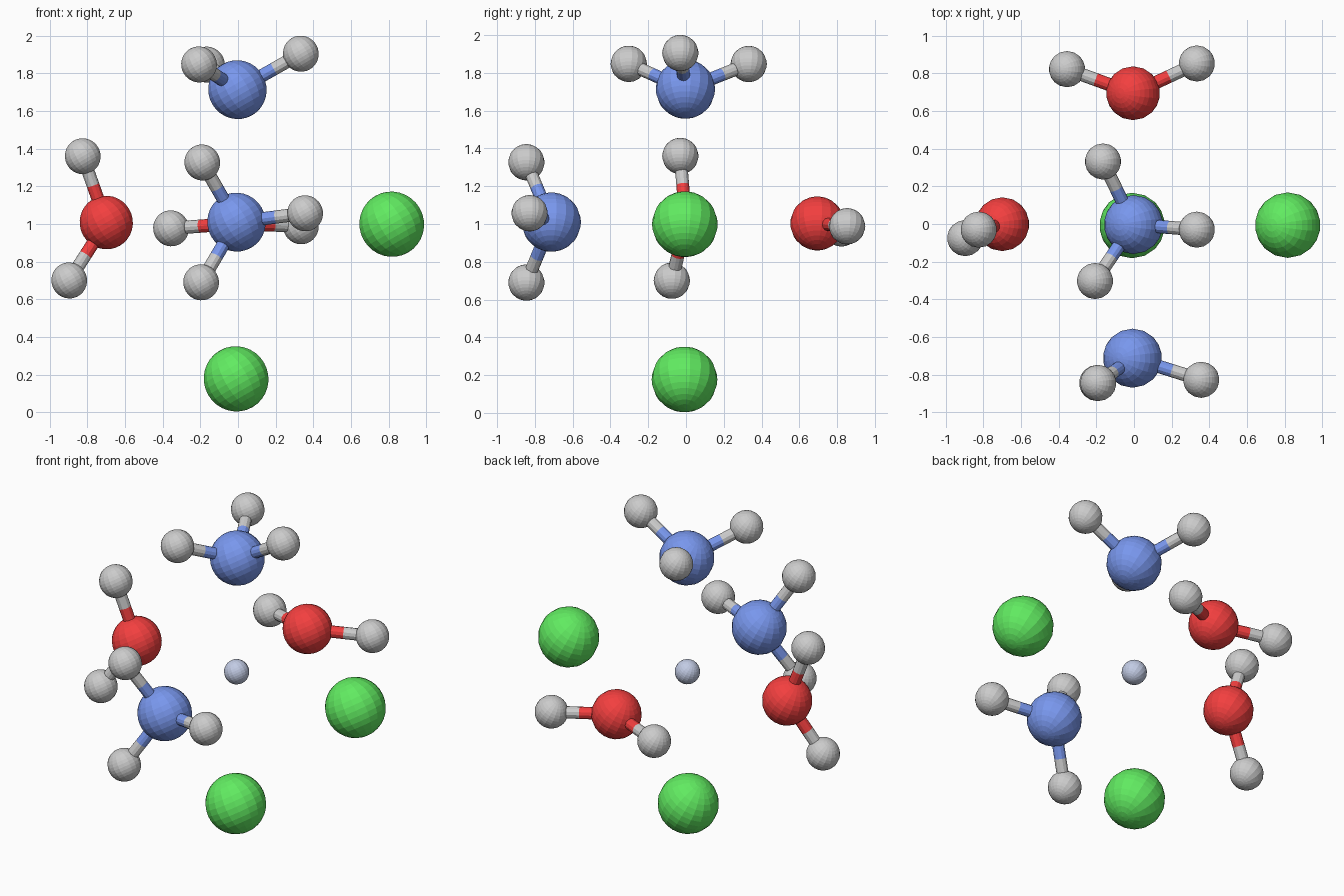
import bpy, math
from mathutils import Vector, Matrix

if "Cube" in bpy.data.objects:
    bpy.data.objects.remove(bpy.data.objects["Cube"])

TILT = Matrix.Rotation(math.radians(-30), 4, 'Y')

def material(name, rgb):
    m = bpy.data.materials.new(name)
    m.diffuse_color = (*rgb, 1)
    m.use_nodes = True
    m.node_tree.nodes["Principled BSDF"].inputs["Base Color"].default_value = m.diffuse_color
    return m

RED = material("red", (0.9, 0.05, 0.05))
BLUE = material("blue", (0.19, 0.31, 0.85))
GREEN = material("green", (0.12, 0.83, 0.12))
METAL = material("metal", (0.54, 0.6, 0.78))

def finish(name, mat):
    ob = bpy.context.object
    ob.name = name
    if mat:
        ob.data.materials.append(mat)
    return ob

def ball(name, pos, r, mat=None):
    bpy.ops.mesh.primitive_uv_sphere_add(segments=18, ring_count=16, radius=r)
    ob = finish(name, mat)
    ob.data.transform(TILT)
    ob.location = pos

def rod(name, a, b, mat=None):
    d = b - a
    bpy.ops.mesh.primitive_cylinder_add(vertices=12, radius=0.035, depth=d.length,
        location=(a + b) / 2, rotation=d.to_track_quat('Z', 'Y').to_euler())
    finish(name, mat)

def ligand(name, centre, r, mat, hydrogens, rh=0.096):
    """Central atom with hydrogens on two-tone bonds."""
    c = Vector(centre)
    ball(name + "_atom", c, r, mat)
    for i, h in enumerate(hydrogens, 1):
        h = Vector(h)
        d = h - c
        split = c + d.normalized() * (r + d.length - rh) / 2
        ball(f"{name}_hydrogen_{i}", h, rh)
        rod(f"{name}_inner_bond_{i}", c + d.normalized() * r * 0.7, split, mat)
        rod(f"{name}_outer_bond_{i}", split, h - d.normalized() * rh * 0.5)

# metal centre and two chlorides
ball("metal_centre", (-0.006, -0.005, 1.002), 0.072, METAL)
ball("chloride_right", (0.817, -0.006, 0.999), 0.174, GREEN)
ball("chloride_bottom", (-0.01, -0.008, 0.177), 0.174, GREEN)

# two ammonia groups
ligand("ammonia_top", (-0.003, -0.003, 1.714), 0.157, BLUE,
       [(0.334, -0.03, 1.905), (-0.165, 0.332, 1.847), (-0.207, -0.303, 1.848)])
ligand("ammonia_front", (-0.008, -0.713, 1.01), 0.157, BLUE,
       [(0.357, -0.828, 1.057), (-0.19, -0.845, 1.327), (-0.196, -0.845, 0.69)])

# two water groups
ligand("water_left", (-0.7, -0.001, 1.008), 0.143, RED,
       [(-0.825, -0.03, 1.36), (-0.897, -0.075, 0.70)])
ligand("water_back", (-0.005, 0.695, 1.003), 0.143, RED,
       [(-0.356, 0.823, 0.977), (0.334, 0.853, 0.988)])
